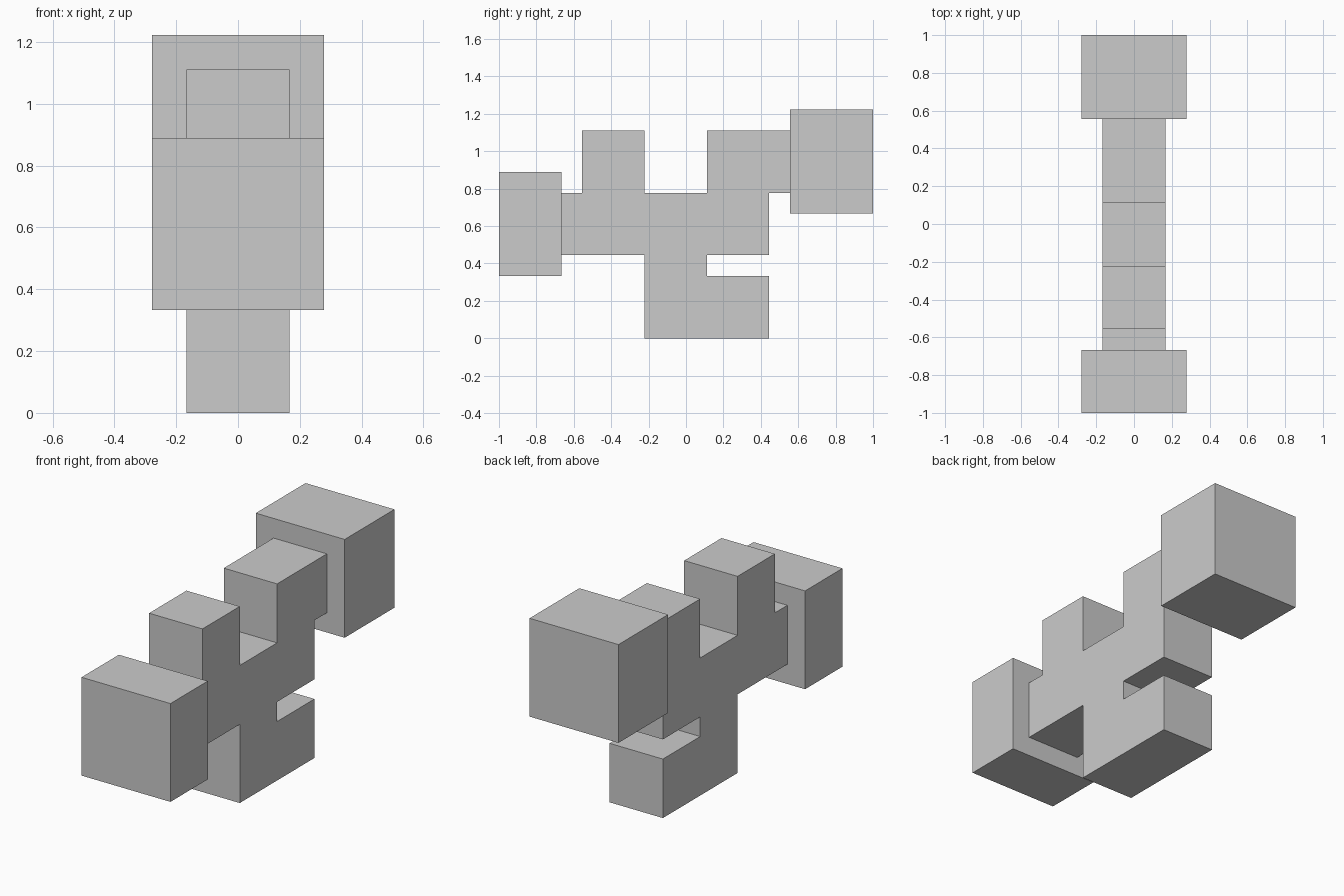
import bpy
import bmesh

if "Cube" in bpy.data.objects:
    bpy.data.objects.remove(bpy.data.objects["Cube"])

U = 1 / 9  # the model sits on a grid of ninths


def extrude_profile(name, profile, half_width):
    """Extrude a (y, z) outline, given in grid units, symmetrically along x."""
    bm = bmesh.new()
    face = bm.faces.new([bm.verts.new((-half_width * U, y * U, z * U)) for y, z in profile])
    result = bmesh.ops.extrude_face_region(bm, geom=[face])
    moved = [g for g in result["geom"] if isinstance(g, bmesh.types.BMVert)]
    bmesh.ops.translate(bm, verts=moved, vec=(2 * half_width * U, 0, 0))
    bmesh.ops.recalc_face_normals(bm, faces=bm.faces)
    mesh = bpy.data.meshes.new(name)
    bm.to_mesh(mesh)
    bm.free()
    obj = bpy.data.objects.new(name, mesh)
    bpy.context.collection.objects.link(obj)
    return obj


def block(name, y0, y1, z0, z1, half_width):
    return extrude_profile(name, [(y0, z0), (y1, z0), (y1, z1), (y0, z1)], half_width)


# Narrow central body: foot, trunk, front post and rear arm in one outline
extrude_profile("body", [
    (-6, 4), (-2, 4), (-2, 0), (4, 0), (4, 3), (1, 3), (1, 4), (4, 4),
    (4, 7), (5, 7), (5, 10), (1, 10), (1, 7), (-2, 7), (-2, 10),
    (-5, 10), (-5, 7), (-6, 7)], 1.5)

# Wide end blocks
block("front_block", -9, -6, 3, 8, 2.5)
block("rear_block", 5, 9, 6, 11, 2.5)
